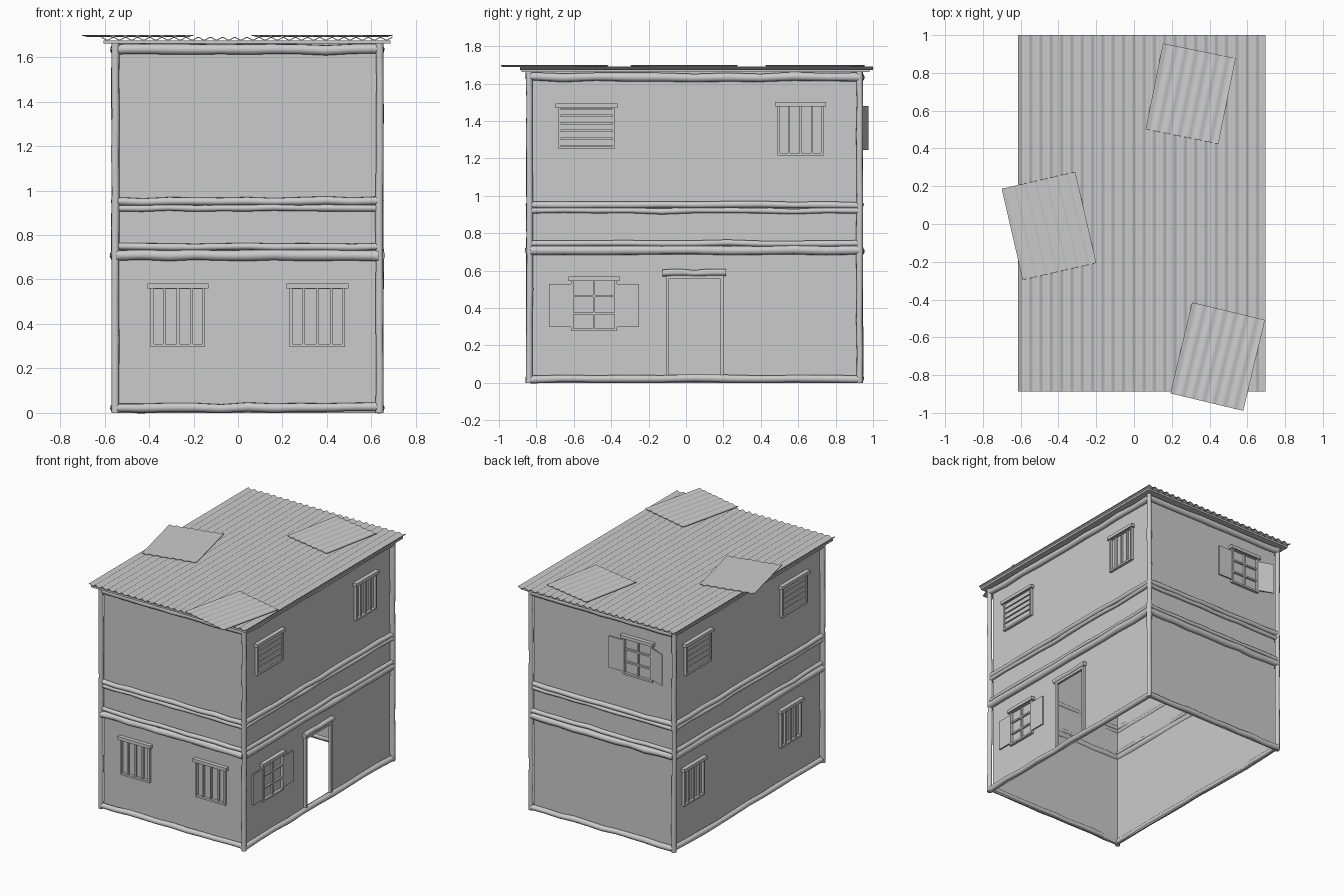
import bpy, bmesh, math, random
from mathutils import Vector, Matrix

if "Cube" in bpy.data.objects:
    bpy.data.objects.remove(bpy.data.objects["Cube"])

random.seed(4)
X0, X1, Y0, Y1, H = -0.537, 0.622, -0.822, 0.917, 1.665

# wall frames: origin, direction along the wall, outward direction
WALLS = {
    "front": (Vector((0, Y0, 0)), Vector((1, 0, 0)), Vector((0, -1, 0))),
    "right": (Vector((X1, 0, 0)), Vector((0, 1, 0)), Vector((1, 0, 0))),
    "back": (Vector((0, Y1, 0)), Vector((1, 0, 0)), Vector((0, 1, 0))),
    "left": (Vector((X0, 0, 0)), Vector((0, 1, 0)), Vector((-1, 0, 0))),
}


def finish(name, bm, smooth=False):
    bmesh.ops.recalc_face_normals(bm, faces=bm.faces)
    me = bpy.data.meshes.new(name)
    bm.to_mesh(me)
    bm.free()
    ob = bpy.data.objects.new(name, me)
    bpy.context.collection.objects.link(ob)
    if smooth:
        bpy.context.view_layer.objects.active = ob
        bpy.ops.object.select_all(action='DESELECT')
        ob.select_set(True)
        bpy.ops.object.shade_smooth_by_angle(angle=math.radians(50))
    return ob


def at(wall, u, d, z):
    o, a, n = WALLS[wall]
    return o + a * u + n * d + Vector((0, 0, z))


def block(bm, wall, u0, u1, z0, z1, d0=0.0, d1=0.02, swing=0.0):
    """Box on a wall; swing tilts the u1 edge outward from u0."""
    vs = bmesh.ops.create_cube(bm, size=1)["verts"]
    for v in vs:
        c = v.co + Vector((0.5, 0.5, 0.5))
        du, d = c.x * (u1 - u0), d0 + c.y * (d1 - d0)
        v.co = at(wall, u0 + du * math.cos(swing), d + abs(du) * math.sin(swing),
                  z0 + c.z * (z1 - z0))


def pole(name, p, q, r, n=10, sides=10, wob=0.004):
    """Slightly crooked round timber."""
    p, q = Vector(p), Vector(q)
    t = (q - p).normalized()
    a = t.orthogonal().normalized()
    b = t.cross(a)
    bm = bmesh.new()
    rings = []
    for i in range(n + 1):
        c = p.lerp(q, i / n) + (a * random.uniform(-wob, wob) + b * random.uniform(-wob, wob))
        rr = r * random.uniform(0.92, 1.06)
        rings.append([bm.verts.new(c + (a * math.cos(k * math.tau / sides)
                     + b * math.sin(k * math.tau / sides)) * rr) for k in range(sides)])
    for r0, r1 in zip(rings, rings[1:]):
        for k in range(sides):
            bm.faces.new((r0[k], r0[k - 1], r1[k - 1], r1[k]))
    bm.faces.new(rings[0])
    bm.faces.new(rings[-1])
    return finish(name, bm, True)


# open wall shell with a door hole in the right wall
DY0, DY1, DZ0, DZ1 = -0.09, 0.185, 0.045, 0.555
bm = bmesh.new()
for wall, u0, u1, z0, z1 in (("front", X0, X1, 0, H), ("back", X0, X1, 0, H), ("left", Y0, Y1, 0, H),
                             ("right", Y0, DY0, 0, H), ("right", DY1, Y1, 0, H),
                             ("right", DY0, DY1, DZ1, H), ("right", DY0, DY1, 0, DZ0)):
    bm.faces.new([bm.verts.new(at(wall, u, 0, z)) for u, z in ((u0, z0), (u1, z0), (u1, z1), (u0, z1))])
bmesh.ops.remove_doubles(bm, verts=bm.verts, dist=1e-4)
finish("walls", bm)

# corner posts
for x in (X0 - 0.015, X1 + 0.015):
    for y in (Y0 - 0.015, Y1 + 0.012):
        pole("corner_post", (x, y, 0), (x, y, H), 0.018, wob=0.002)

# horizontal timbers round the house
for wall in WALLS:
    e0, e1 = (X0, X1) if wall in ("front", "back") else (Y0, Y1)
    for z, r in ((0.022, 0.02), (0.708, 0.025), (0.747, 0.016), (0.92, 0.015), (0.952, 0.018), (1.635, 0.023)):
        pole(wall + "_beam", at(wall, e0 - 0.01, 0.012, z), at(wall, e1 + 0.01, 0.012, z), r)

# door frame and lintel
bm = bmesh.new()
block(bm, "right", DY0 - 0.018, DY0, 0.04, 0.575)
block(bm, "right", DY1, DY1 + 0.018, 0.04, 0.575)
block(bm, "right", DY0, DY1, DZ1, 0.575)
finish("door_frame", bm)
pole("door_lintel", at("right", -0.125, 0.014, 0.588), at("right", 0.215, 0.014, 0.588), 0.018, n=6)


def window(wall, u, z, w, h, kind, swing=(0, 0)):
    """Framed window centred at u, z with bars, slats or shutters."""
    bm = bmesh.new()
    f, a, b, lo, hi = 0.014, u - w / 2, u + w / 2, z - h / 2, z + h / 2
    block(bm, wall, a, a + f, lo, hi)
    block(bm, wall, b - f, b, lo, hi)
    block(bm, wall, a + f, b - f, lo, lo + f)
    block(bm, wall, a + f, b - f, hi - f, hi)
    block(bm, wall, a - 0.014, b + 0.014, hi - 0.012, hi + 0.012, 0, 0.03)
    if kind == "bars":
        for k in (1, 2, 3):
            c = a + w * k / 4
            block(bm, wall, c - 0.006, c + 0.006, lo, hi, 0, 0.014)
    elif kind == "slats":
        for k in range(5):
            c = lo + f + (h - 2 * f) * k / 5
            block(bm, wall, a + f, b - f, c + 0.004, c + (h - 2 * f) / 5 - 0.004, 0, 0.014)
    else:
        block(bm, wall, u - 0.006, u + 0.006, lo, hi, 0, 0.014)
        for k in (1, 2):
            c = lo + h * k / 3
            block(bm, wall, a, b, c - 0.006, c + 0.006, 0, 0.014)
        for edge, s, sw in ((a, -1, swing[0]), (b, 1, swing[1])):
            block(bm, wall, edge, edge + s * 0.117, lo + 0.02, hi - 0.03, 0.008, 0.018, sw)
    finish(wall + "_window_" + kind, bm)


window("front", -0.27, 0.433, 0.245, 0.275, "bars")
window("front", 0.357, 0.433, 0.25, 0.275, "bars")
window("right", 0.612, 1.353, 0.245, 0.275, "bars")
window("right", -0.532, 1.367, 0.305, 0.23, "slats")
window("right", -0.492, 0.418, 0.245, 0.28, "shutters")
window("back", -0.25, 1.368, 0.245, 0.285, "shutters", (0.35, 0))
window("left", 0.64, 1.385, 0.305, 0.23, "slats")
window("left", -0.5, 1.385, 0.305, 0.23, "slats")
window("left", 0.69, 0.433, 0.245, 0.275, "bars")
window("left", -0.46, 0.433, 0.245, 0.275, "bars")


def corrugated(name, cx, cy, z, w, l, ang, waves, amp, thick):
    """Wavy sheet with its ridges along local y."""
    bm = bmesh.new()
    n = waves * 8
    rows = [[], []]
    for i in range(n + 1):
        for row, y in zip(rows, (-l / 2, l / 2)):
            row.append(bm.verts.new((w * (i / n - 0.5), y, amp * math.cos(math.tau * waves * i / n))))
    for i in range(n):
        bm.faces.new((rows[0][i], rows[0][i + 1], rows[1][i + 1], rows[1][i]))
    ext = bmesh.ops.extrude_face_region(bm, geom=bm.faces[:])
    bmesh.ops.translate(bm, vec=(0, 0, thick),
                        verts=[v for v in ext["geom"] if isinstance(v, bmesh.types.BMVert)])
    bm.transform(Matrix.Translation((cx, cy, z)) @ Matrix.Rotation(math.radians(ang), 4, 'Z'))
    finish(name, bm, True)


# roof board, corrugated roof and loose patches
bm = bmesh.new()
bmesh.ops.create_cube(bm, size=1, matrix=Matrix.Translation((0.04, 0.05, 1.668))
                      @ Matrix.Diagonal((1.29, 1.86, 0.014, 1)))
finish("roof_board", bm)
corrugated("roof_sheet", 0.04, 0.056, 1.68, 1.31, 1.888, 0, 24, 0.006, 0.005)
for cx, cy, w, l, ang in ((0.30, 0.69, 0.393, 0.463, -11.5),
                          (-0.45, -0.01, 0.40, 0.50, 13.0),
                          (0.443, -0.702, 0.397, 0.495, -13.5)):
    if ang > 0:
        l = 0.495
    corrugated("roof_patch", cx, cy, 1.693, w, l, ang, 7, 0.003, 0.004)
